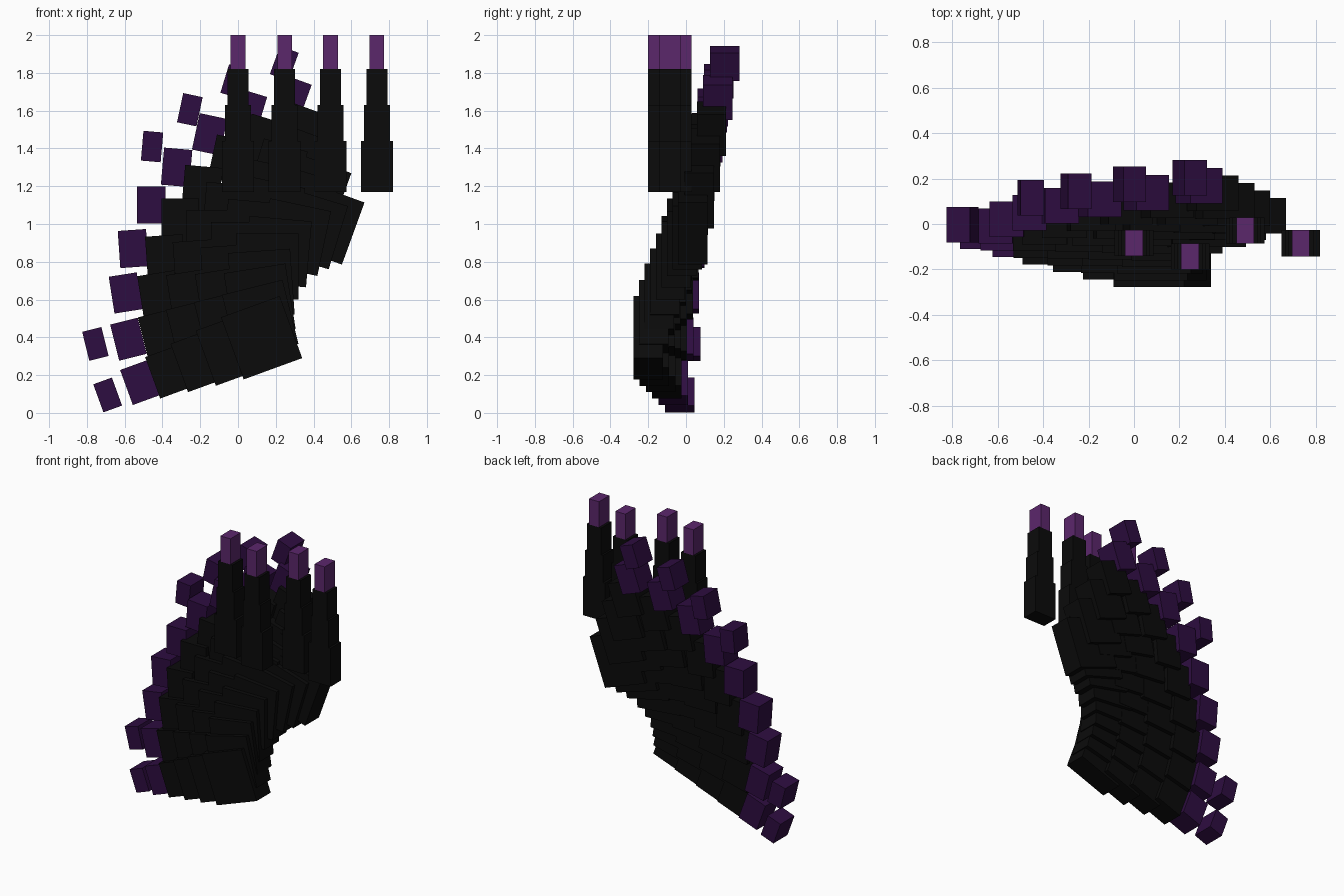
import bpy
from math import radians
from mathutils import Vector, Matrix

cube = bpy.data.objects.get("Cube")
if cube:
    bpy.data.objects.remove(cube, do_unlink=True)


def material(name, rgb):
    mat = bpy.data.materials.new(name)
    mat.use_nodes = True
    mat.diffuse_color = (*rgb, 1)
    bsdf = next(n for n in mat.node_tree.nodes if n.type == 'BSDF_PRINCIPLED')
    bsdf.inputs["Base Color"].default_value = (*rgb, 1)
    return mat


BLACK = material("soft black", (0.0033, 0.0033, 0.0033))
DARK = material("dark purple", (0.027, 0.004, 0.052))
LIGHT = material("light purple", (0.105, 0.02, 0.148))


def box(name, centre, size, mat, tilt=0):
    """Block tilted in the front plane (positive is anticlockwise)."""
    bpy.ops.mesh.primitive_cube_add(size=1)
    ob = bpy.context.object
    ob.name = name
    ob.data.transform(Matrix.Diagonal((*size, 1)))
    ob.location = centre
    ob.rotation_euler.y = radians(-tilt)
    ob.data.materials.append(mat)


DEPTH = 0.156
ROOT = (0.33, 0.35)
# Per feather: lower right root corner, tilt, purple block, optional tip block
feathers = [
    ((0.34, 0.29), 20, (-0.52, 0.16), (-0.69, 0.095)),
    ((0.32, 0.365), 14, (-0.58, 0.39), (-0.755, 0.365)),
    ((0.305, 0.445), 9, (-0.595, 0.635), None),
    ((0.30, 0.52), 4, (-0.555, 0.87), None),
    ((0.32, 0.60), 0, (-0.46, 1.10), None),
    ((0.36, 0.665), -5, (-0.325, 1.30), (-0.455, 1.41)),
    ((0.42, 0.725), -12, (-0.15, 1.475), (-0.255, 1.605)),
    ((0.48, 0.76), -17, (0.054, 1.60), (-0.02, 1.755)),
    ((0.55, 0.785), -20, (0.286, 1.67), (0.245, 1.85)),
]

# Fan of overlapping feathers, each stepping back from root to tip
for i, (corner, tilt, end, tip) in enumerate(feathers):
    offset = Matrix.Rotation(radians(tilt), 2) @ Vector((-ROOT[0], ROOT[1])) / 2
    root, end = Vector(corner) + offset, Vector(end)
    y = -0.20 + 0.0295 * i
    for k in range(4):
        p = root.lerp(end, k / 4)
        box(f"feather_{i + 1}_block_{k + 1}", (p.x, y + 0.033 * k, p.y),
            (ROOT[0] - 0.044 * k, DEPTH, ROOT[1] - 0.039 * k), BLACK, tilt)
    box(f"feather_{i + 1}_purple_end", (end.x, y + 0.132, end.y),
        (0.15, DEPTH, 0.197), DARK, tilt)
    if tip:
        box(f"feather_{i + 1}_small_tip", (tip[0], y + 0.168, tip[1]),
            (0.105, DEPTH, 0.158), DARK, tilt)

# Four upright stepped spikes with light tips
levels = [(1.17, 1.44, 0.17), (1.44, 1.63, 0.138),
          (1.63, 1.82, 0.112), (1.82, 2.0, 0.078)]
for n, (x, y) in enumerate([(0, -0.083), (0.247, -0.143),
                            (0.49, -0.028), (0.735, -0.085)]):
    for low, high, width in levels:
        last = high == 2.0
        part = "tip" if last else "shaft"
        box(f"spike_{n + 1}_{part}", (x, y, (low + high) / 2),
            (width, 0.115, high - low), LIGHT if last else BLACK)
